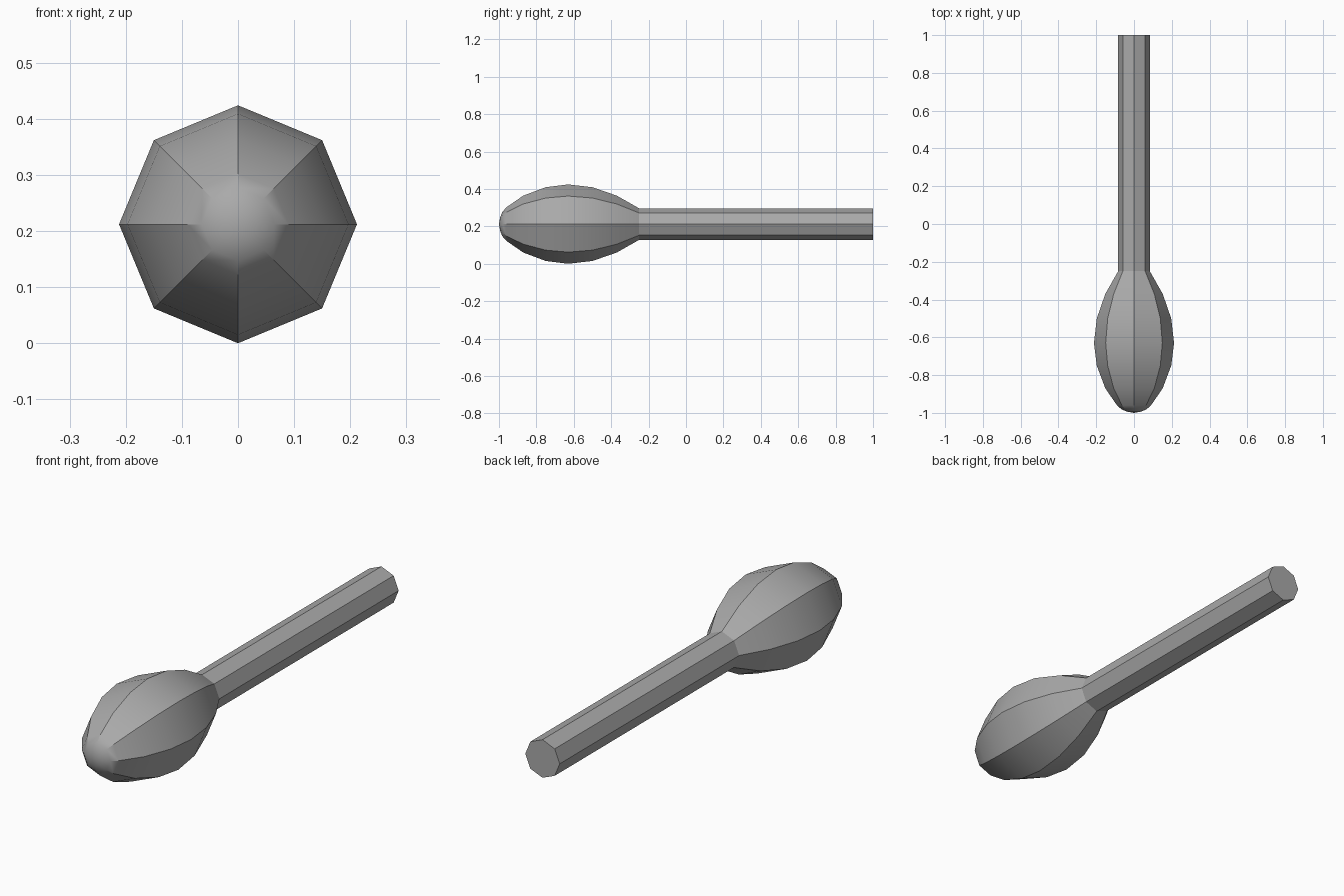
import bpy
import bmesh
import math
from mathutils import Vector

SIDES = 8
AXIS_Z = 0.212

cube = bpy.data.objects.get("Cube")
if cube:
    bpy.data.objects.remove(cube, do_unlink=True)

grey = bpy.data.materials.new("plain grey")
grey.use_nodes = True
color = (0.4, 0.4, 0.4, 1)
grey.diffuse_color = color
grey.node_tree.nodes["Principled BSDF"].inputs["Base Color"].default_value = color


def lathe(name, profile):
    """Spin (radius, y) points around the long axis into an eight-sided solid."""
    bm = bmesh.new()
    verts = [bm.verts.new((0, y, r)) for r, y in profile]
    edges = [bm.edges.new(pair) for pair in zip(verts, verts[1:])]
    bmesh.ops.spin(bm, geom=verts + edges, cent=(0, 0, 0), axis=(0, 1, 0),
                   angle=math.tau, steps=SIDES)
    bmesh.ops.remove_doubles(bm, verts=bm.verts, dist=0.0005)
    bmesh.ops.translate(bm, verts=bm.verts, vec=Vector((0, 0, AXIS_Z)))
    bmesh.ops.recalc_face_normals(bm, faces=bm.faces)
    mesh = bpy.data.meshes.new(name)
    bm.to_mesh(mesh)
    bm.free()
    mesh.materials.append(grey)
    obj = bpy.data.objects.new(name, mesh)
    bpy.context.collection.objects.link(obj)
    bpy.ops.object.select_all(action='DESELECT')
    obj.select_set(True)
    bpy.context.view_layer.objects.active = obj
    bpy.ops.object.shade_smooth_by_angle(angle=math.radians(30))
    return obj


# Bulbous head, from the rounded tip to the neck
lathe("head", [(0, -1), (0.035, -0.994), (0.065, -0.982), (0.09, -0.96),
               (0.152, -0.87), (0.197, -0.75), (0.212, -0.63),
               (0.197, -0.5), (0.152, -0.37), (0.084, -0.25)])

# Straight handle with a flat end
lathe("handle", [(0.084, -0.25), (0.084, 1), (0, 1)])
